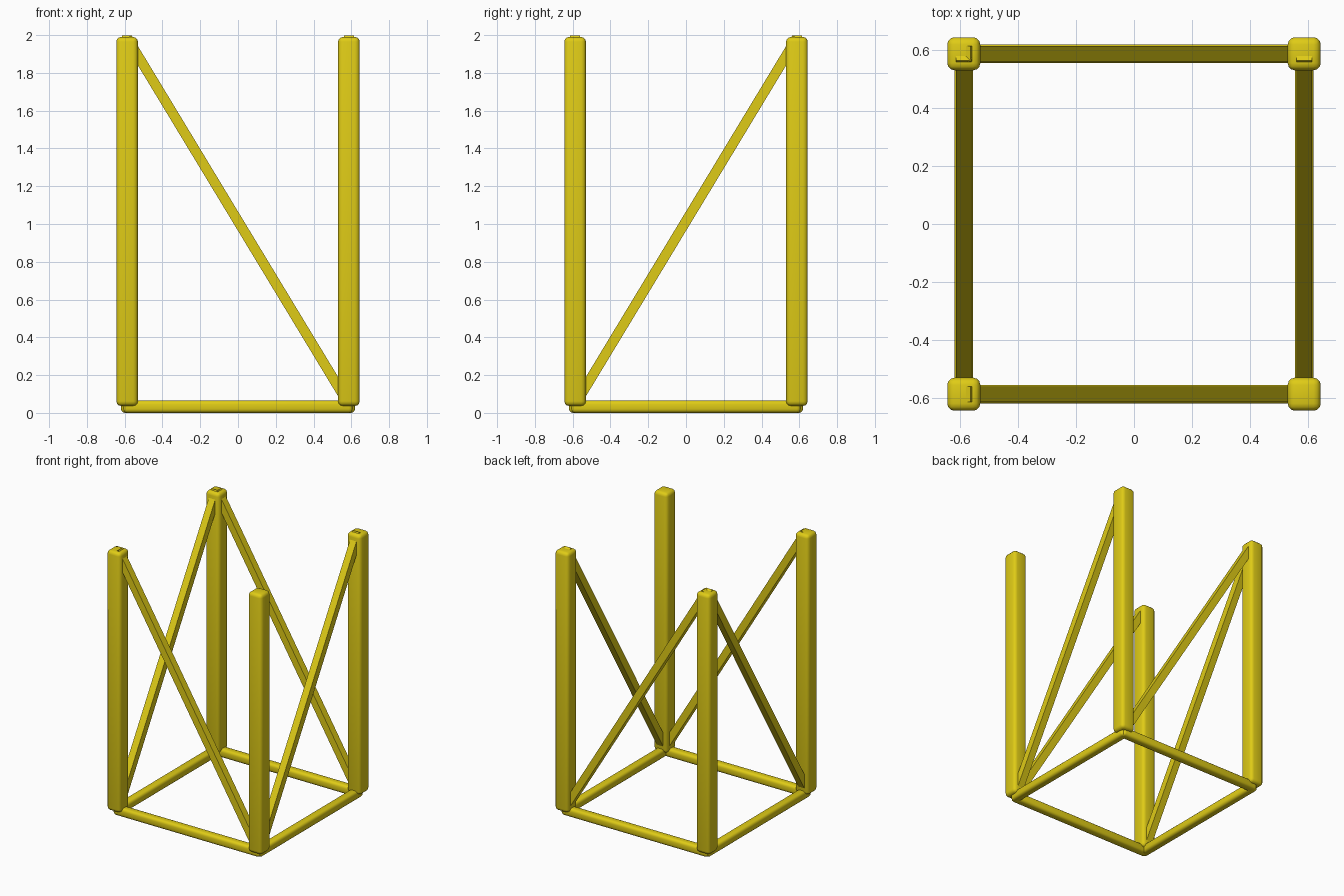
import bpy
from mathutils import Vector

cube = bpy.data.objects.get("Cube")
if cube:
    bpy.data.objects.remove(cube, do_unlink=True)

yellow = bpy.data.materials.new("yellow_paint")
yellow.use_nodes = True
colour = (0.74, 0.6, 0.008, 1)
yellow.diffuse_color = colour
yellow.node_tree.nodes["Principled BSDF"].inputs["Base Color"].default_value = colour

R = 0.587  # distance of the frame lines from the centre


def beam(name, start, end, width, bevel=0):
    """Square beam between two points, optionally with rounded edges."""
    a, b = Vector(start), Vector(end)
    d = b - a
    bpy.ops.mesh.primitive_cube_add(size=1, location=(a + b) / 2)
    ob = bpy.context.object
    ob.name = name
    # Keep the cross-section square to the frame planes
    if abs(d.x) > abs(d.y):
        ob.rotation_euler = d.to_track_quat("Z", "Y").to_euler()
        side = Vector((0, 1, 0))
    else:
        side = Vector((1, 0, 0))
    z = d.normalized()
    y = z.cross(side).normalized()
    x = y.cross(z)
    w = width
    for v in ob.data.vertices:
        c = v.co.copy()
        v.co = x * c.x * w + y * c.y * w + z * c.z * d.length
    ob.rotation_euler = (0, 0, 0)
    ob.data.materials.append(yellow)
    if bevel:
        mod = ob.modifiers.new("rounded_edges", "BEVEL")
        mod.width = bevel
        mod.segments = 3
        mod.limit_method = "NONE"
        bpy.ops.object.shade_smooth()
    return ob


# Corner posts
for sx, side in ((-1, "right"), (1, "left")):
    for sy, end in ((-1, "front"), (1, "back")):
        beam(f"{end}_{side}_post", (sx * R, sy * R, 0.037),
             (sx * R, sy * R, 1.99), 0.114, 0.025)

# Base rails and diagonal braces on each pair of sides
LOW, HIGH, RAIL = 0.045, 1.985, 0.033
for s, name in ((-1, "front"), (1, "back")):
    beam(f"{name}_rail", (-R - 0.02, s * R, RAIL), (R + 0.02, s * R, RAIL), 0.065, 0.02)
    beam(f"{name}_brace", (R, s * R, LOW), (-R, s * R, HIGH), 0.053)
for s, name in ((-1, "right"), (1, "left")):
    beam(f"{name}_rail", (s * R, -R - 0.02, RAIL), (s * R, R + 0.02, RAIL), 0.065, 0.02)
    beam(f"{name}_brace", (s * R, -R, LOW), (s * R, R, HIGH), 0.053)
